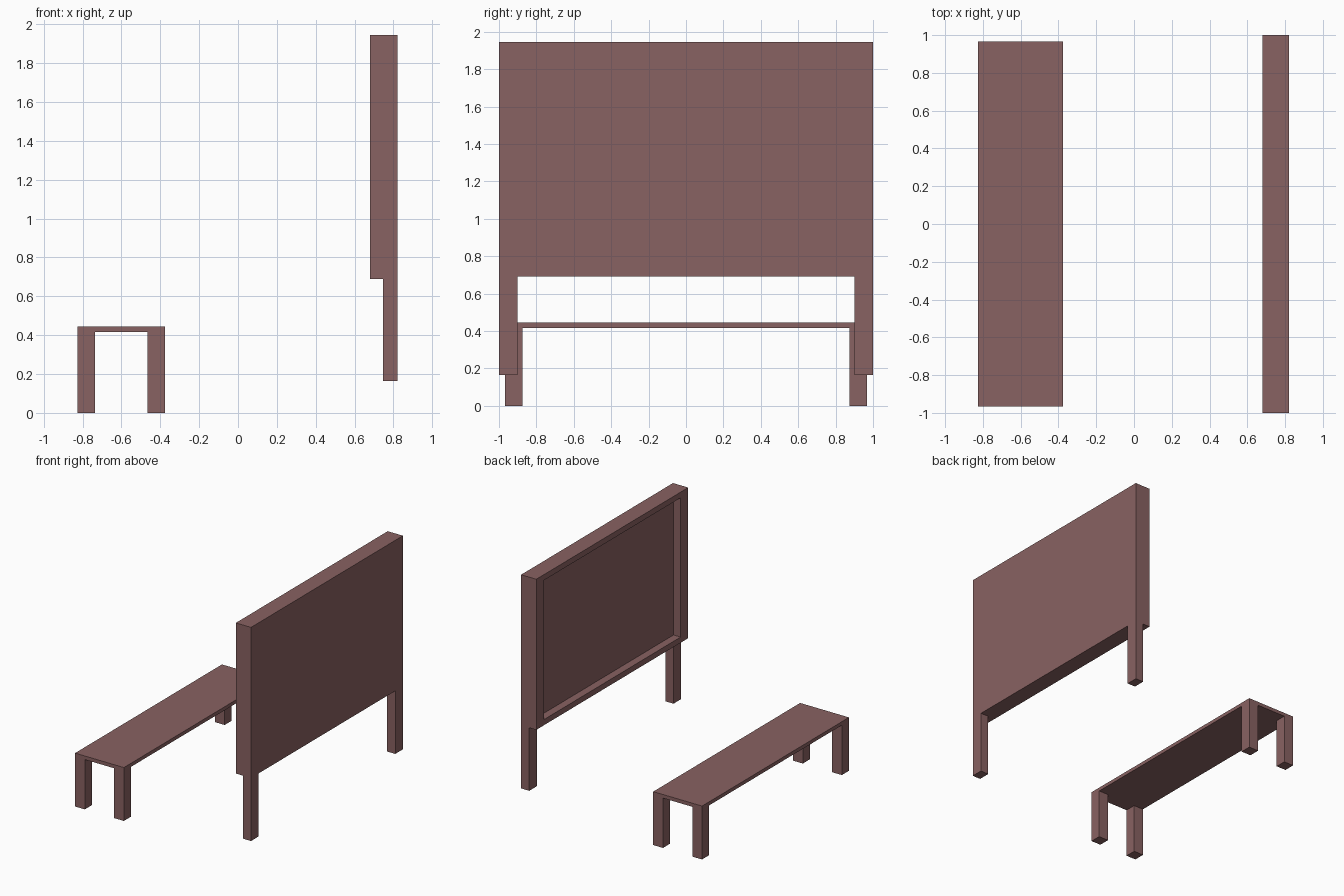
import bpy
import bmesh
from mathutils import Vector

cube = bpy.data.objects.get("Cube")
if cube:
    bpy.data.objects.remove(cube, do_unlink=True)

# One dull reddish brown for everything
brown = bpy.data.materials.new("reddish_brown")
brown.use_nodes = True
colour = (0.25, 0.122, 0.122, 1)
brown.diffuse_color = colour
brown.node_tree.nodes["Principled BSDF"].inputs["Base Color"].default_value = colour


def add_object(name, bm):
    mesh = bpy.data.meshes.new(name)
    bmesh.ops.recalc_face_normals(bm, faces=bm.faces)
    bm.to_mesh(mesh)
    bm.free()
    mesh.materials.append(brown)
    obj = bpy.data.objects.new(name, mesh)
    bpy.context.collection.objects.link(obj)
    return obj


def box_mesh(x, y, z):
    """Box spanning the given (low, high) ranges."""
    bm = bmesh.new()
    bmesh.ops.create_cube(bm, size=1)
    for v in bm.verts:
        v.co = Vector([r[0] if c < 0 else r[1] for c, r in zip(v.co, (x, y, z))])
    return bm


def box(name, x, y, z):
    return add_object(name, box_mesh(x, y, z))


# Headboard: upright slab whose inner side is inset and pushed back
HEAD_IN, HEAD_OUT, LEG_IN = 0.68, 0.82, 0.745
HEAD_LOW, HEAD_TOP, RAIL, STILE = 0.69, 1.945, 0.067, 0.1
bm = box_mesh((HEAD_IN, HEAD_OUT), (-1, 1), (HEAD_LOW, HEAD_TOP))
inner = min(bm.faces, key=lambda f: f.calc_center_median().x)
bmesh.ops.inset_individual(bm, faces=[inner], thickness=RAIL)
for v in inner.verts:
    v.co.y = (1 - STILE) * (1 if v.co.y > 0 else -1)
panel = bmesh.ops.extrude_discrete_faces(bm, faces=[inner])["faces"][0]
for v in panel.verts:
    v.co.x = LEG_IN
add_object("headboard", bm)

# Bench seat
SEAT_X, SEAT_Y, SEAT_LOW = (-0.825, -0.375), 0.967, 0.415
box("bench_seat", SEAT_X, (-SEAT_Y, SEAT_Y), (SEAT_LOW, 0.445))

# Legs, mirrored front and back
for side, word in ((-1, "front"), (1, "back")):
    box(f"headboard_{word}_leg", (LEG_IN, HEAD_OUT),
        sorted((side * (1 - STILE), side)), (0.165, HEAD_LOW))
    y = sorted((side * (SEAT_Y - 0.093), side * SEAT_Y))
    box(f"bench_{word}_right_leg", (SEAT_X[0], SEAT_X[0] + 0.09), y, (0, SEAT_LOW))
    box(f"bench_{word}_left_leg", (SEAT_X[1] - 0.09, SEAT_X[1]), y, (0, SEAT_LOW))
